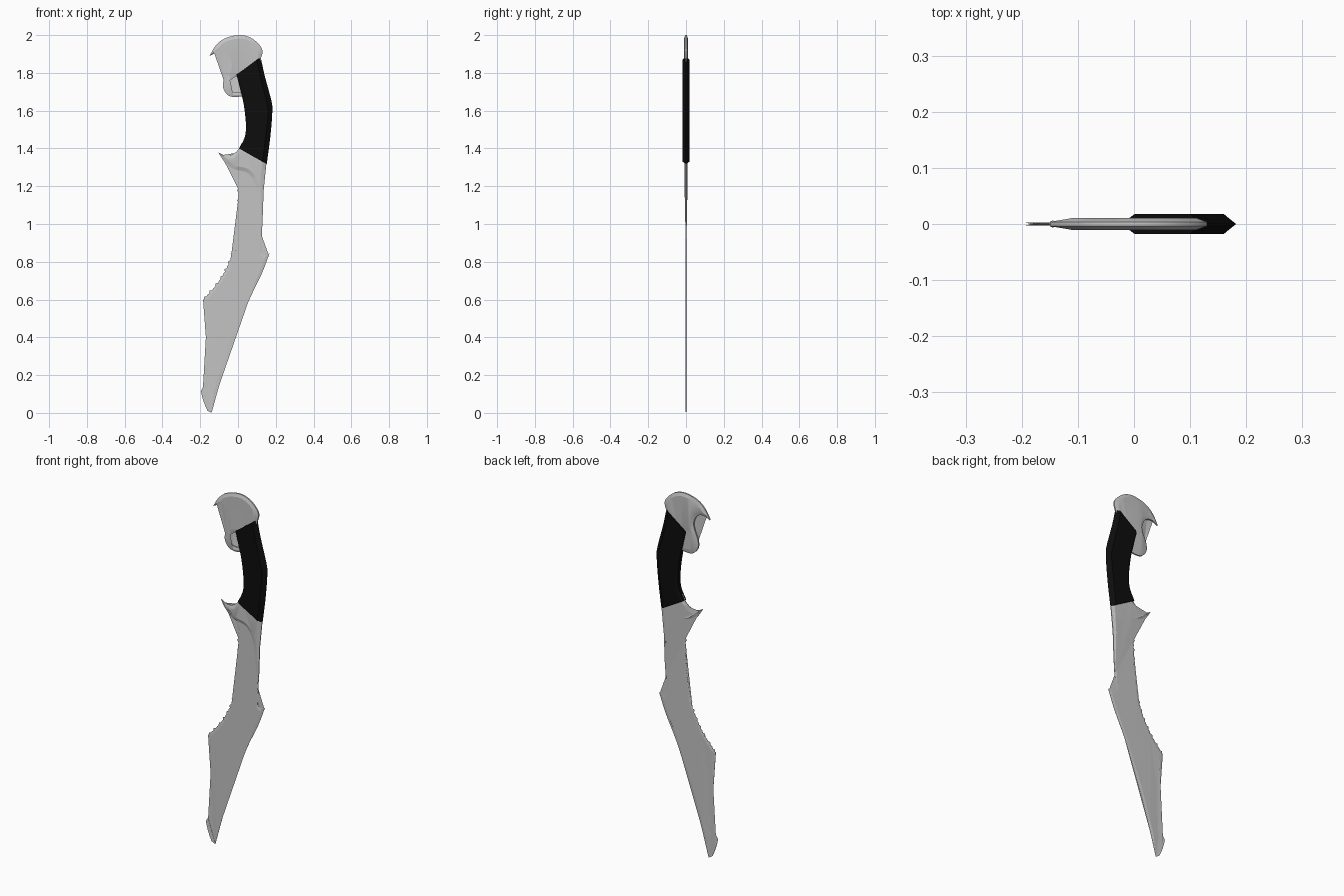
import bpy, bmesh, math
from mathutils import Vector
from mathutils.geometry import intersect_line_line_2d

cube = bpy.data.objects.get("Cube")
if cube:
    bpy.data.objects.remove(cube)


def material(name, rgb, rough):
    m = bpy.data.materials.new(name)
    m.use_nodes = True
    m.diffuse_color = (*rgb, 1)
    node = m.node_tree.nodes["Principled BSDF"]
    node.inputs["Base Color"].default_value = (*rgb, 1)
    node.inputs["Roughness"].default_value = rough
    return m


steel = material("steel grey", (0.55, 0.55, 0.55), 0.5)
black = material("grip black", (0.004, 0.004, 0.004), 0.7)


def spline(points, steps):
    """Smooth open path through the points."""
    p = [Vector(q) for q in points]
    p = [p[0]] + p + [p[-1]]
    out = []
    for a, b, c, d in zip(p, p[1:], p[2:], p[3:]):
        for i in range(steps):
            t = i / steps
            out.append(b + 0.5 * t * (c - a + t * (2*a - 5*b + 4*c - d + t * (3*(b - c) + d - a))))
    return out + [p[-1]]


def finish(bm, name, mat, angle):
    bmesh.ops.recalc_face_normals(bm, faces=bm.faces)
    mesh = bpy.data.meshes.new(name)
    bm.to_mesh(mesh)
    bm.free()
    mesh.materials.append(mat)
    obj = bpy.data.objects.new(name, mesh)
    bpy.context.collection.objects.link(obj)
    bpy.ops.object.select_all(action='DESELECT')
    obj.select_set(True)
    bpy.context.view_layer.objects.active = obj
    if angle:
        bpy.ops.object.shade_smooth_by_angle(angle=math.radians(angle))
    return obj


def slab(name, outline, half, bevel, rim, mat, angle=20, bumps=lambda i: 0):
    """Flat plate with a sloped border that narrows where the outline is thin."""
    pts = []
    for q in map(Vector, outline):
        if not pts or (q - pts[-1]).length > 1e-4:
            pts.append(q)
    if (pts[0] - pts[-1]).length < 1e-4:
        pts.pop()
    n = len(pts)
    area = sum(pts[i - 1].x * pts[i].y - pts[i].x * pts[i - 1].y for i in range(n))
    side = 1 if area > 0 else -1
    rows = []
    for i, p in enumerate(pts):
        e1 = (p - pts[i - 1]).normalized()
        e2 = (pts[(i + 1) % n] - p).normalized()
        t = (e1 + e2).normalized()
        inward = Vector((-t.y, t.x)) * side
        # distance across the plate limits the border width
        width = 1.0
        for j in range(n):
            k = (j + 1) % n
            if i not in (j, k):
                hit = intersect_line_line_2d(p, p + inward, pts[j], pts[k])
                if hit:
                    width = min(width, (hit - p).length)
        step = min(bevel, 0.4 * width) * max(0.1, t.dot(e1))
        depth = rim + (half - rim) * step / bevel
        rows.append((p - inward * bumps(i), p + inward * step, depth))
    bm = bmesh.new()
    rims, caps = [], []
    for s in (-1, 1):
        rims.append([bm.verts.new((o.x, s * rim, o.y)) for o, c, d in rows])
        caps.append([bm.verts.new((c.x, s * d, c.y)) for o, c, d in rows])
    for i in range(n):
        k = (i + 1) % n
        for a, b in ((caps[0], rims[0]), (rims[0], rims[1]), (rims[1], caps[1])):
            bm.faces.new((a[i], a[k], b[k], b[i]))
    flat = [bm.faces.new(c) for c in caps]
    bmesh.ops.triangulate(bm, faces=flat)
    return finish(bm, name, mat, angle)


# Blade: scalloped inner edge, straight lower edge, point, long back with a barb
teeth = spline([(-.185, .60), (-.10, .70), (-.04, .82), (-.012, .96), (0, 1.10), (0, 1.24)], 12)
back = spline([(-.14, 0), (-.07, .245), (.01, .47), (.06, .60), (.125, .735), (.167, .845)], 4)
notch = spline([(.167, .845), (.142, .833), (.122, .85)], 3)
neck = [(.13, 1.02), (.135, 1.18), (.145, 1.30)]
lower = spline([(-.14, 0), (-.17, .07), (-.185, .135)], 3)[::-1]
scallop = (0, -.003, .006, -.003)
slab("blade", teeth + [(-.01, 1.30)] + neck[::-1] + notch[::-1] + back[::-1] + lower,
     .003, .015, .0005, steel, 0,
     lambda i: scallop[i % 4] if 0 < i < len(teeth) - 1 else 0)

# Guard: hooked finger stop flowing into a spine rib along the neck
hook_under = spline([(-.105, 1.38), (-.068, 1.325), (-.02, 1.29), (.05, 1.27),
                     (.09, 1.21), (.108, 1.10), (.122, .92)], 5)
hook_over = spline([(.02, 1.43), (.0, 1.392), (-.03, 1.368), (-.065, 1.362), (-.105, 1.38)], 3)
slab("guard", hook_under + [(.13, 1.02), (.136, 1.18), (.15, 1.317), (.15, 1.345)] + hook_over,
     .009, .02, .002, steel)

# Pommel: beak-shaped cap with a finger ring curling down to the grip
crown = spline([(-.15, 1.89), (-.125, 1.935), (-.087, 1.973), (-.035, 1.994), (.02, 2.0),
                (.07, 1.985), (.112, 1.95), (.13, 1.915), (.12, 1.875)], 3)
ring_inner = spline([(.01, 1.785), (-.03, 1.775), (-.05, 1.76), (-.058, 1.735),
                     (-.046, 1.71), (-.02, 1.697), (.03, 1.70)], 3)
ring_outer = spline([(.03, 1.678), (-.013, 1.672), (-.05, 1.68), (-.077, 1.715), (-.077, 1.757),
                     (-.056, 1.81), (-.05, 1.85), (-.07, 1.892), (-.11, 1.906), (-.15, 1.89)], 3)
slab("pommel", crown + [(.12, 1.85)] + ring_inner + ring_outer, .0105, .018, .004, steel)

# Grip: six-sided section lofted between its inner and outer edges
inner = spline([(.006, 1.40), (.036, 1.46), (.042, 1.53), (.03, 1.635), (.015, 1.70), (-.008, 1.79)], 3)
outer = spline([(.152, 1.317), (.171, 1.46), (.182, 1.60), (.175, 1.66), (.14, 1.79), (.12, 1.885)], 3)
bm = bmesh.new()
rings = []
for a, b in zip(inner, outer):
    across = (b - a).normalized()
    f, g = a + across * .012, b - across * .025
    section = ((a, -.011), (f, -.018), (g, -.018), (b, 0), (g, .018), (f, .018), (a, .011))
    rings.append([bm.verts.new((p.x, y, p.y)) for p, y in section])
for r, s in zip(rings, rings[1:]):
    for i in range(len(r)):
        k = (i + 1) % len(r)
        bm.faces.new((r[i], r[k], s[k], s[i]))
bm.faces.new(rings[0])
bm.faces.new(rings[-1])
finish(bm, "grip", black, 20)
